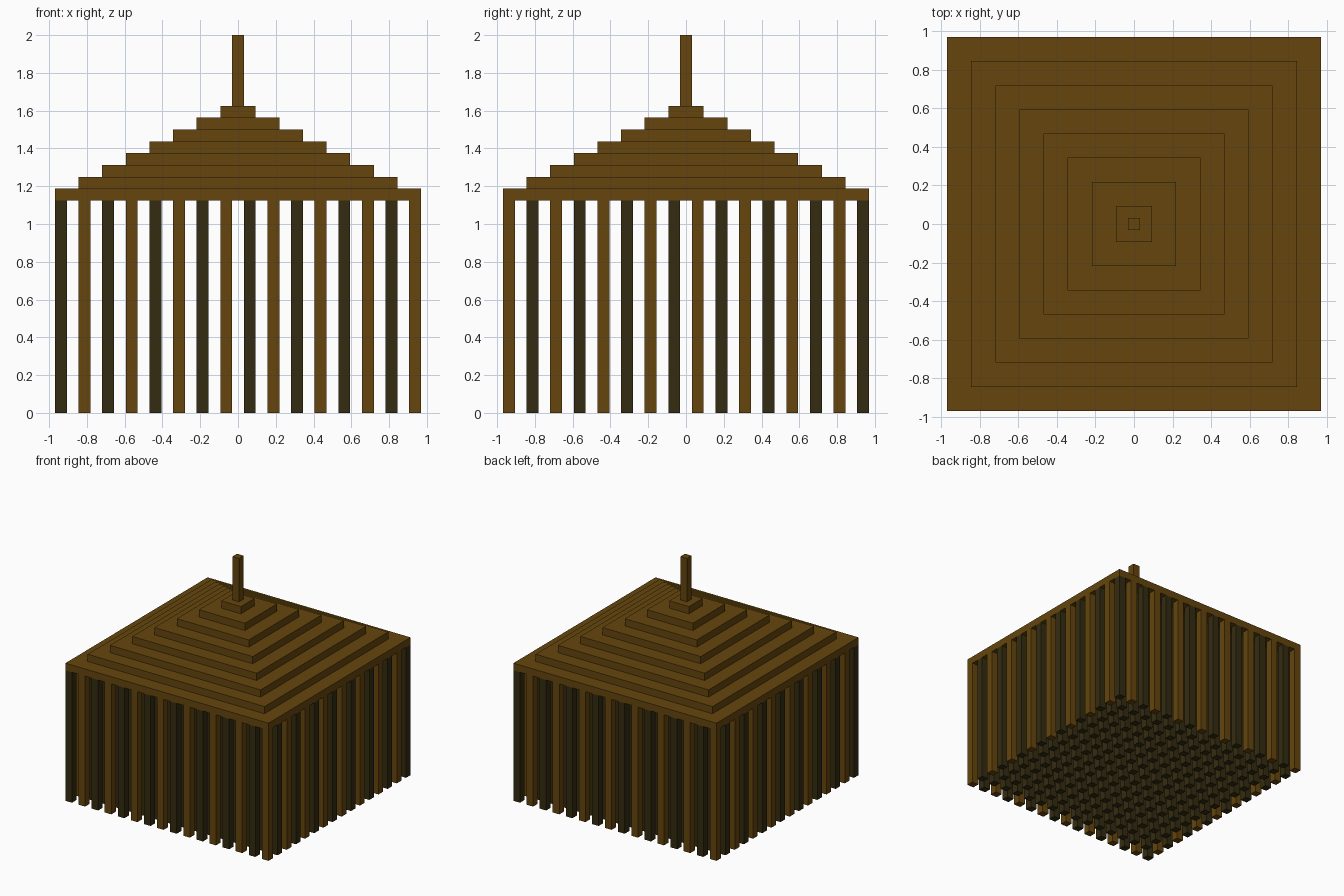
import bpy
import bmesh
from mathutils import Matrix, Vector

cube = bpy.data.objects.get("Cube")
if cube:
    bpy.data.objects.remove(cube, do_unlink=True)

UNIT = 0.0625          # side of one square post and height of one roof step
COUNT = 16             # posts per side
POST_HEIGHT = 18 * UNIT


def make_material(name, colour):
    mat = bpy.data.materials.new(name)
    mat.use_nodes = True
    mat.diffuse_color = colour
    mat.node_tree.nodes["Principled BSDF"].inputs["Base Color"].default_value = colour
    return mat


brown = make_material("brown wood", (0.130, 0.060, 0.004, 1))
dark = make_material("dark wood", (0.034, 0.024, 0.005, 1))


def add_box(bm, x, y, bottom, width, height):
    """Square box standing on the given height."""
    place = Matrix.Translation((x, y, bottom + height / 2))
    scale = Matrix.Diagonal(Vector((width, width, height, 1)))
    bmesh.ops.create_cube(bm, size=1, matrix=place @ scale)


def finish(bm, name, mat):
    mesh = bpy.data.meshes.new(name)
    bm.to_mesh(mesh)
    bm.free()
    mesh.materials.append(mat)
    obj = bpy.data.objects.new(name, mesh)
    bpy.context.collection.objects.link(obj)
    return obj


# Posts: outer ring alternates dark and brown, inner posts are dark
dark_posts, brown_posts = bmesh.new(), bmesh.new()
for i in range(COUNT):
    for j in range(COUNT):
        on_edge = i in (0, COUNT - 1) or j in (0, COUNT - 1)
        target = brown_posts if on_edge and (i + j) % 2 else dark_posts
        x, y = ((2 * k - COUNT + 1) * UNIT for k in (i, j))
        add_box(target, x, y, 0, UNIT, POST_HEIGHT)
finish(dark_posts, "dark_posts", dark)
finish(brown_posts, "brown_posts", brown)

# Stepped roof
for step in range(COUNT // 2):
    bm = bmesh.new()
    width = (2 * COUNT - 1 - 4 * step) * UNIT
    add_box(bm, 0, 0, POST_HEIGHT + step * UNIT, width, UNIT)
    finish(bm, f"roof_step_{step + 1}", brown)

# Spire on the top step
spire_base = POST_HEIGHT + COUNT // 2 * UNIT
bm = bmesh.new()
add_box(bm, 0, 0, spire_base, UNIT, 2 - spire_base)
finish(bm, "spire", brown)
